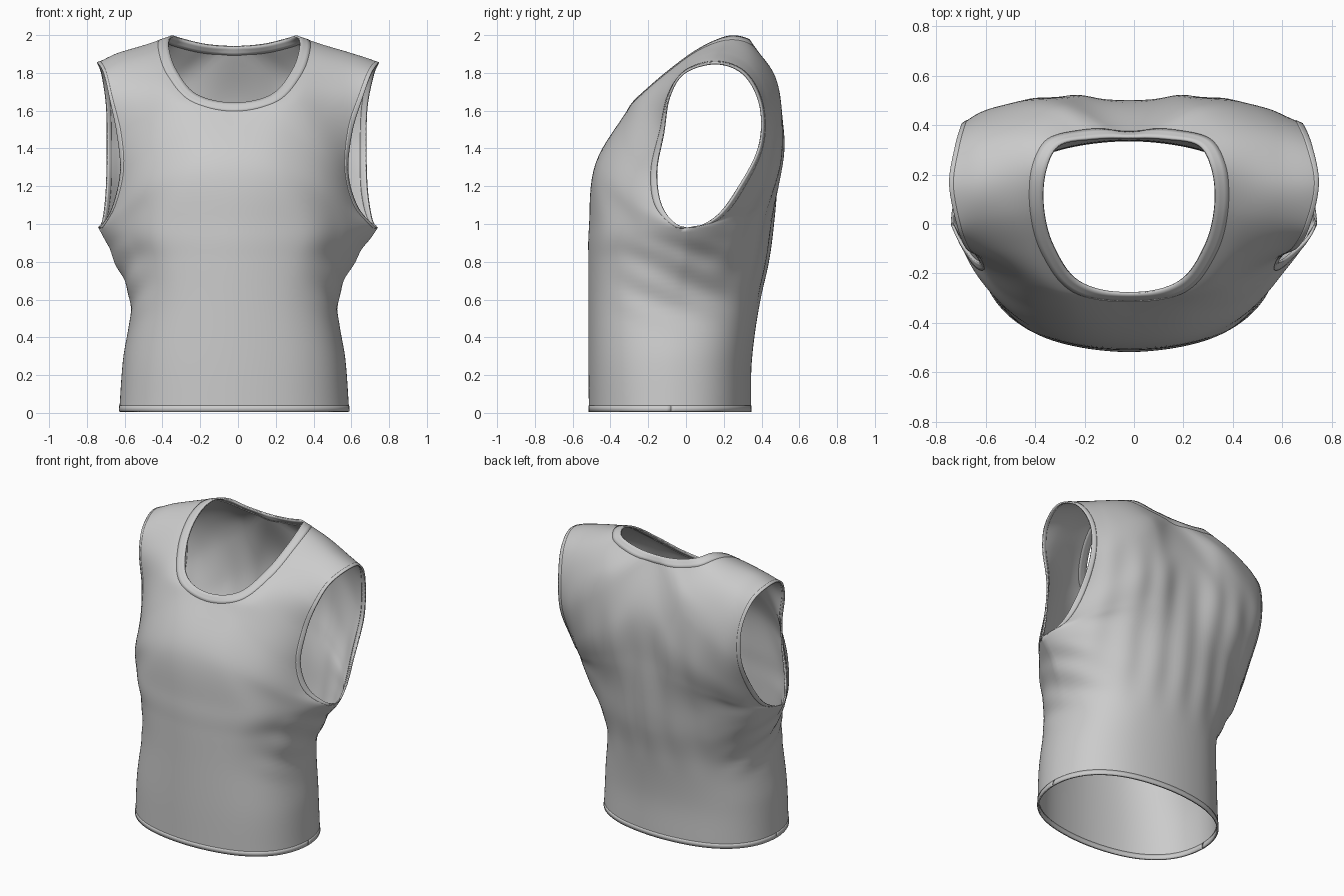
import bpy, bmesh, math
from mathutils import Vector as V
from mathutils.bvhtree import BVHTree

if "Cube" in bpy.data.objects:
    bpy.data.objects.remove(bpy.data.objects["Cube"])

# Lower body rings: z, half width, front y, back y, side seam y, roundness, front corner pull-in
RINGS = [(.006, .605, -.51, .34, -.08, 2.25, 1), (.28, .585, -.513, .345, -.08, 2.3, 1),
         (.58, .545, -.513, .385, -.06, 2.35, 1), (.80, .63, -.513, .43, -.02, 2.15, .93),
         (.98, .735, -.51, .455, 0, 2.0, .89)]

# Upper body: rows running from centre/neck edge out to the armhole edge
FRONT = [[(0, -.475, 1.32), (.26, -.455, 1.275), (.485, -.345, 1.18), (.65, -.12, 1.08)],
         [(0, -.28, 1.64), (.26, -.32, 1.555), (.46, -.295, 1.39), (.60, -.155, 1.27)],
         [(.20, -.235, 1.685), (.34, -.24, 1.66), (.48, -.20, 1.58), (.62, -.12, 1.48)],
         [(.305, -.09, 1.81), (.42, -.10, 1.785), (.55, -.10, 1.735), (.67, -.09, 1.67)],
         [(.345, .07, 1.925), (.47, .05, 1.895), (.60, .03, 1.855), (.71, -.01, 1.80)]]
BACK = [[(.335, .22, 1.99), (.47, .20, 1.945), (.62, .175, 1.90), (.745, .16, 1.85)],
        [(.28, .32, 1.98), (.43, .335, 1.92), (.58, .33, 1.855), (.72, .31, 1.79)],
        [(.15, .345, 1.95), (.33, .435, 1.83), (.53, .43, 1.73), (.69, .395, 1.62)],
        [(0, .35, 1.94), (.26, .485, 1.72), (.50, .48, 1.54), (.685, .385, 1.40)],
        [(0, .487, 1.60), (.26, .515, 1.42), (.50, .45, 1.28), (.69, .27, 1.18)],
        [(0, .478, 1.25), (.28, .475, 1.19), (.54, .36, 1.10), (.71, .15, 1.03)]]


def ring_row(ring, back):
    z, hw, yf, yb, ys, n, pull = ring
    row = []
    for k in range(4):
        a = k * math.pi / 6
        c = 0 if k == 3 else math.cos(a) ** (2 / n)
        x = hw * math.sin(a) ** (2 / n)
        if k == 2 and not back:   # underarm flares past the chest
            x *= pull
        row.append((x, ys + ((yb if back else yf) - ys) * c, z))
    return row


ROWS = ([ring_row(r, False) for r in RINGS] + FRONT + BACK +
        [ring_row(r, True) for r in reversed(RINGS)])
P = [[V(p) for p in row] for row in ROWS]
LAST = len(P) - 1
CORNERS = {(6, 0), (13, 0), (4, 3), (16, 3)}   # neck centres and underarms


def tangent(i, j, side):
    if (i, j) in CORNERS or not 0 < i < LAST:
        d = (P[i + side][j] - P[i][j]) * side
        if j == 0 and abs(d.x) > 1e-6:
            d = V((d.x * 1.2, 0, 0))
        if (i, side) in ((4, 1), (16, -1)) and j == 3:
            d = V((d.x * .6, d.y * 1.3, d.z * .2))
        return d
    return (P[i + 1][j] - P[i - 1][j]) / 2


def hermite(a, b, ta, tb, t):
    t2, t3 = t * t, t ** 3
    return a * (2*t3 - 3*t2 + 1) + ta * (t3 - 2*t2 + t) + b * (3*t2 - 2*t3) + tb * (t3 - t2)


def smooth(a, b, x):
    t = min(1, max(0, (x - a) / (b - a)))
    return t * t * (3 - 2 * t)


def surface(u, v):
    i = min(int(v), LAST - 1)
    c = [hermite(P[i][j], P[i + 1][j], tangent(i, j, 1), tangent(i + 1, j, -1), v - i)
         for j in range(4)]
    mirrored = V((-c[1].x, c[1].y, c[1].z))
    first = mirrored.lerp(c[0] * 2 - c[1], smooth(0, .18, c[0].x))
    c = [first] + c + [c[3] * 3 - c[2] * 3 + c[1]]
    k = min(int(u * 3), 2)
    p = hermite(c[k + 1], c[k + 2], (c[k + 2] - c[k]) / 2, (c[k + 3] - c[k + 1]) / 2, u * 3 - k)
    # soft cloth folds: vertical on the back, draped under the arms
    fade = 1 - smooth(.85, 1, u)
    if v > 10:
        p.y += .005 * math.cos(p.x * 32) * fade * smooth(.45, .8, p.z) * (1 - smooth(1.3, 1.65, p.z))
    drape = smooth(.4, .8, u) * smooth(.4, .65, p.z) * (1 - smooth(.85, .97, p.z))
    p.x += .005 * drape * math.sin(p.z * 34 + p.y * 16)
    return p


def place(p, s):
    # the garment hangs slightly off centre
    return V((s * p.x - .02 * (1 - smooth(.6, .74, p.x)), p.y, p.z))


def add_mesh(name, grids, thick):
    bm = bmesh.new()
    for pts in grids:
        g = [[bm.verts.new(p) for p in line] for line in pts]
        for r0, r1 in zip(g, g[1:]):
            for a in range(len(r0) - 1):
                bm.faces.new((r0[a], r0[a+1], r1[a+1], r1[a]))
    bmesh.ops.remove_doubles(bm, verts=bm.verts, dist=.0005)
    bmesh.ops.recalc_face_normals(bm, faces=bm.faces)
    tree = BVHTree.FromBMesh(bm)
    me = bpy.data.meshes.new(name)
    bm.to_mesh(me)
    bm.free()
    me.shade_smooth()
    ob = bpy.data.objects.new(name, me)
    bpy.context.collection.objects.link(ob)
    m = ob.modifiers.new("thickness", 'SOLIDIFY')
    m.thickness, m.offset = thick, 0
    return tree


def cloth(name, u0, u1, v0, v1, nu, nv, thick):
    return add_mesh(name, [[[place(surface(u0 + (u1 - u0) * a / nu, v0 + (v1 - v0) * b / nv), s)
                             for a in range(nu + 1)] for b in range(nv + 1)]
                           for s in (1, -1)], thick)


# Main body of the shirt
body = cloth("shirt_body", 0, 1, 0, LAST, 36, LAST * 8, .008)

# Neck rib: ribbon spreading outward from the neck edge, laid on the body
grids = []
for s in (1, -1):
    grid = []
    for b in range(57):
        rim = surface(0, 6 + 7 * b / 56)
        out = V((rim.x, rim.y - .06, -.19)).normalized()
        grid.append([place(rim, s)] +
                    [body.find_nearest(place(rim + out * w, s))[0] for w in (.02, .04, .06)])
    grids.append(grid)
add_mesh("neck_band", grids, .012)

# Armhole edging and bottom hem
cloth("armhole_band", .95, 1, 4, 16, 3, 96, .012)
cloth("front_hem", 0, 1, 0, .12, 36, 2, .012)
cloth("back_hem", 0, 1, LAST - .12, LAST, 36, 2, .012)
